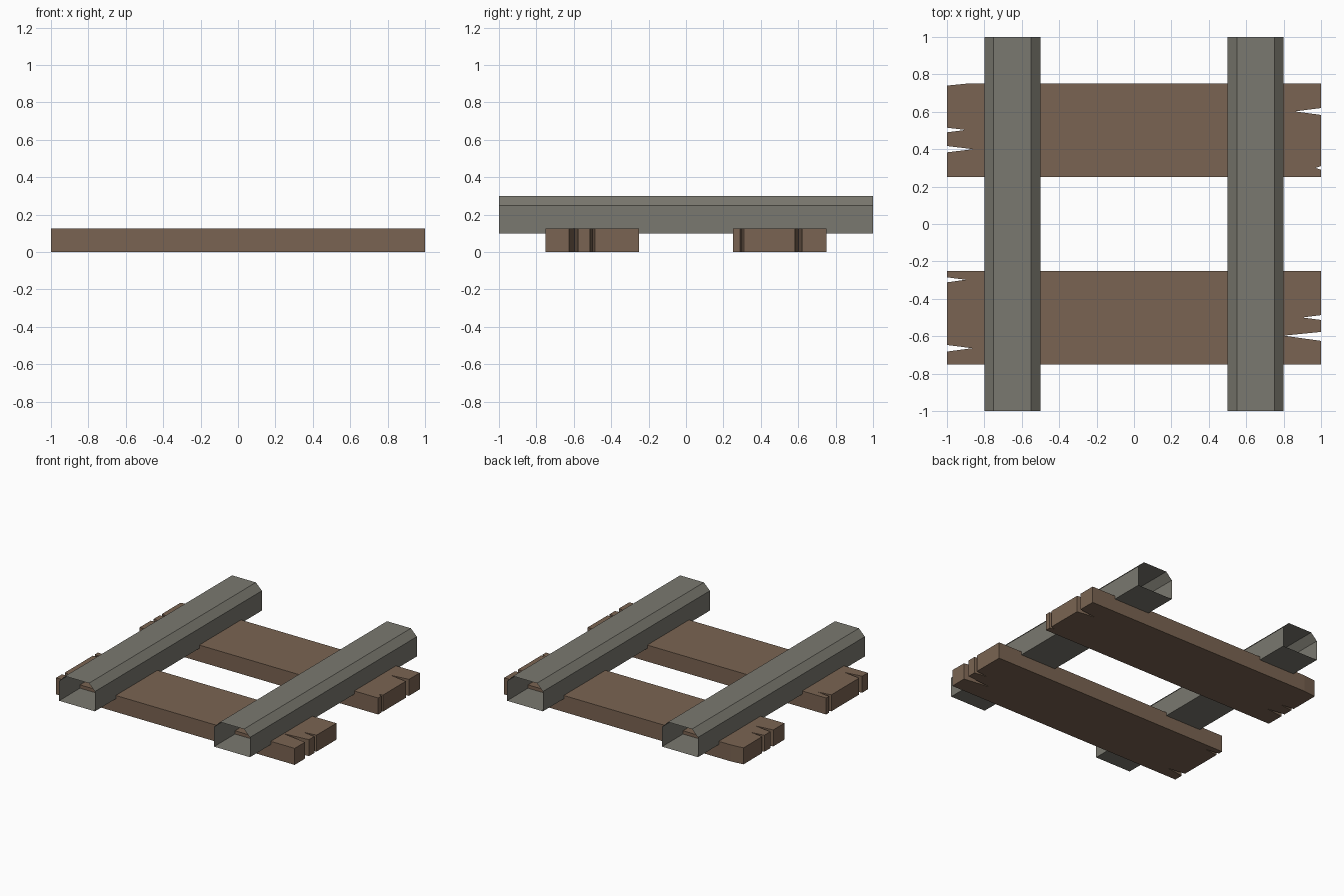
import bpy, bmesh

if "Cube" in bpy.data.objects:
    bpy.data.objects.remove(bpy.data.objects["Cube"])


def material(name, rgb):
    m = bpy.data.materials.new(name)
    m.diffuse_color = (*rgb, 1)
    m.use_nodes = True
    m.node_tree.nodes["Principled BSDF"].inputs["Base Color"].default_value = m.diffuse_color
    return m


def extrude(name, points, move, mat, capped=True):
    """Sweep a closed outline along a vector, with or without end faces."""
    bm = bmesh.new()
    a = [bm.verts.new(p) for p in points]
    b = [bm.verts.new([c + d for c, d in zip(p, move)]) for p in points]
    n = len(a)
    for i in range(n):
        j = (i + 1) % n
        bm.faces.new((a[i], a[j], b[j], b[i]))
    if capped:
        bm.faces.new(a[::-1])
        bm.faces.new(b)
    mesh = bpy.data.meshes.new(name)
    bm.to_mesh(mesh)
    bm.free()
    mesh.materials.append(mat)
    obj = bpy.data.objects.new(name, mesh)
    bpy.context.collection.objects.link(obj)
    return obj


def plank(name, y0, y1, right, left, corner=()):
    """Board whose ends are split by cracks: (low y, tip x, tip y, high y)."""
    pts = [(-1, y0), (1, y0)]
    for lo, tx, ty, hi in right:
        pts += [(1, lo), (tx, ty), (1, hi)]
    pts.append((1, y1))
    pts += corner or [(-1, y1)]
    for lo, tx, ty, hi in left:
        pts += [(-1, hi), (tx, ty), (-1, lo)]
    extrude(name, [(x, y, 0) for x, y in pts], (0, 0, 0.125), wood)


wood = material("wood", (0.195, 0.127, 0.084))
metal = material("metal", (0.195, 0.19, 0.16))

# Split wooden sleepers
plank("back_sleeper", 0.25, 0.75,
      right=[(0.29, 0.97, 0.3, 0.31), (0.583, 0.86, 0.602, 0.62)],
      left=[(0.49, -0.9, 0.503, 0.515), (0.383, -0.86, 0.4, 0.417)],
      corner=[(-0.9, 0.75), (-1, 0.74)])
plank("front_sleeper", -0.75, -0.25,
      right=[(-0.625, 0.8, -0.597, -0.577), (-0.513, 0.9, -0.5, -0.487)],
      left=[(-0.312, -0.9, -0.298, -0.285), (-0.682, -0.865, -0.664, -0.647)])

# Open-ended hollow rails with bevelled top edges
profile = [(-0.15, 0.1), (0.15, 0.1), (0.15, 0.25),
           (0.1, 0.3), (-0.1, 0.3), (-0.15, 0.25)]
for name, cx in (("left_rail", -0.65), ("right_rail", 0.65)):
    extrude(name, [(cx + x, -1, z) for x, z in profile], (0, 2, 0), metal,
            capped=False)
